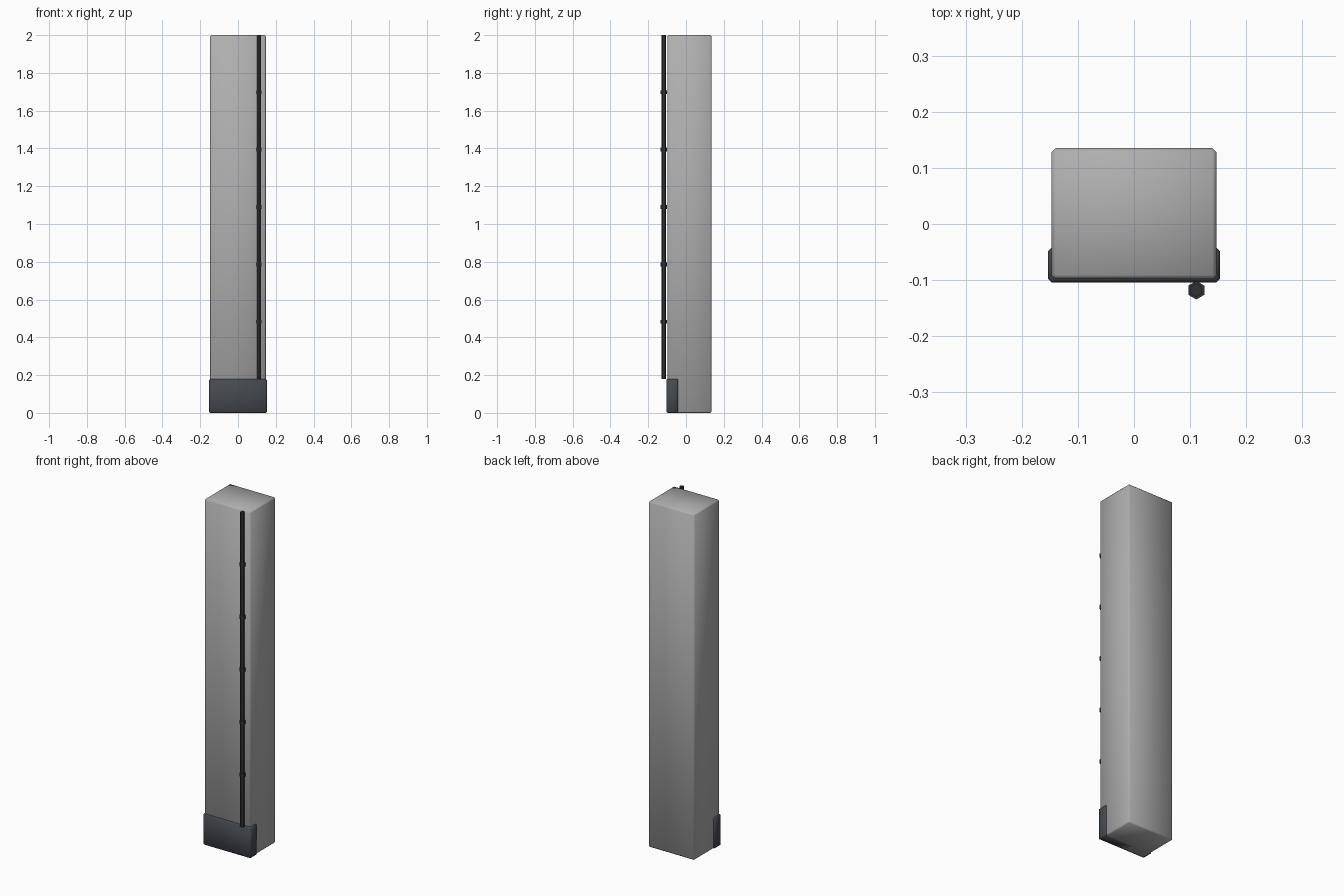
import bpy

if "Cube" in bpy.data.objects:
    bpy.data.objects.remove(bpy.data.objects["Cube"])


def material(name, rgb):
    m = bpy.data.materials.new(name)
    m.diffuse_color = (*rgb, 1)
    m.use_nodes = True
    m.node_tree.nodes["Principled BSDF"].inputs["Base Color"].default_value = m.diffuse_color
    return m


def box(name, lo, hi, bevel, mat):
    bpy.ops.mesh.primitive_cube_add(size=1, location=[(a + b) / 2 for a, b in zip(lo, hi)])
    o = bpy.context.object
    o.name = name
    o.scale = [b - a for a, b in zip(lo, hi)]
    bpy.ops.object.transform_apply(location=False, rotation=False, scale=True)
    bpy.ops.object.shade_smooth()  # soft shading across the chamfers
    mod = o.modifiers.new("chamfer", 'BEVEL')
    mod.width = bevel
    mod.segments = 1
    o.data.materials.append(mat)
    return o


def hex_rod(name, radius, z0, z1, mat):
    bpy.ops.mesh.primitive_cylinder_add(vertices=6, radius=radius, depth=z1 - z0,
                                        location=(PIPE_X, PIPE_Y, (z0 + z1) / 2))
    o = bpy.context.object
    o.name = name
    o.data.materials.append(mat)
    return o


PIPE_X, PIPE_Y = 0.111, -0.118
pillar_mat = material("concrete_grey", (0.43, 0.43, 0.43))
guard_mat = material("dark_steel", (0.06, 0.067, 0.078))
pipe_mat = material("conduit_black", (0.03, 0.034, 0.038))

# Main pillar
box("pillar", (-0.147, -0.098, 0), (0.147, 0.135, 2), 0.007, pillar_mat)

# Guard wrapped around the front of the base
box("base_guard", (-0.153, -0.104, 0), (0.153, -0.042, 0.18), 0.006, guard_mat)

# Conduit running up the front face, with evenly spaced clamps
hex_rod("conduit", 0.012, 0.18, 2, pipe_mat)
for i in range(5):
    z = 0.482 + i * 0.304
    hex_rod(f"conduit_clamp_{i + 1}", 0.0165, z - 0.01, z + 0.01, pipe_mat)
